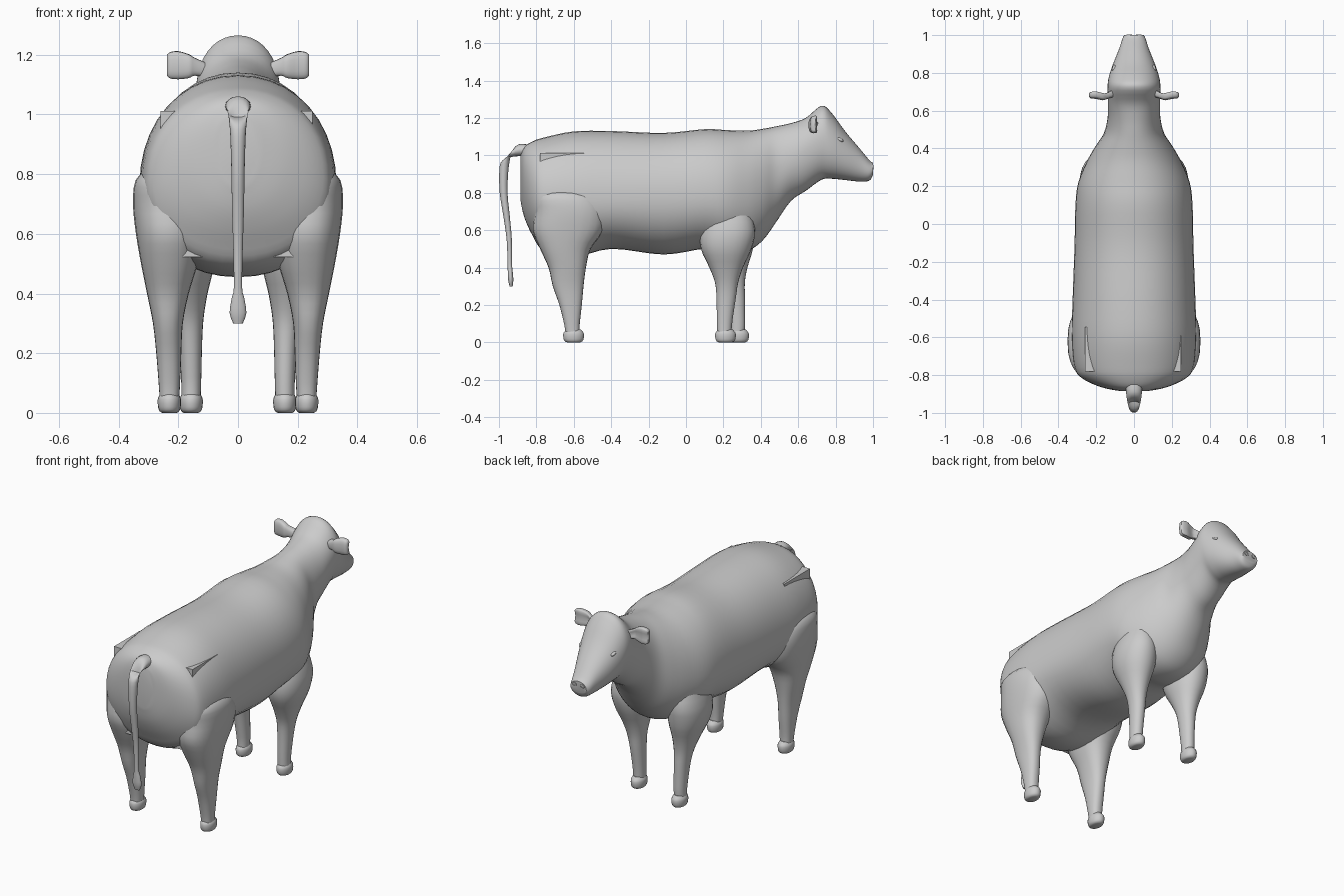
import bpy, bmesh, math
from mathutils import Vector

hide = bpy.data.materials.new("pale_grey")
hide.diffuse_color = (0.6, 0.6, 0.6, 1)


def finish(bm, name, smooth=True):
    bmesh.ops.recalc_face_normals(bm, faces=bm.faces)
    me = bpy.data.meshes.new(name)
    bm.to_mesh(me)
    bm.free()
    me.materials.append(hide)
    ob = bpy.data.objects.new(name, me)
    bpy.context.collection.objects.link(ob)
    if smooth:
        bpy.context.view_layer.objects.active = ob
        ob.select_set(True)
        bpy.ops.object.shade_smooth_by_angle(angle=math.radians(45))
        ob.select_set(False)
    return ob


def refine(rows, steps):
    """Smoothly interpolate between neighbouring sections."""
    out = []
    for i in range(len(rows) - 1):
        a, b = rows[max(i - 1, 0)], rows[i]
        c, d = rows[i + 1], rows[min(i + 2, len(rows) - 1)]
        for k in range(steps):
            t = k / steps
            out.append([q + 0.5 * t * (r - p + t * (2*p - 5*q + 4*r - s + t * (3*(q - r) + s - p)))
                        for p, q, r, s in zip(a, b, c, d)])
    return out + [list(rows[-1])]


def loft(name, rows, point, n=28, steps=3):
    """Skin closed rings; point(row, cos, sin) places each ring vertex."""
    bm = bmesh.new()
    rings = []
    for row in refine(rows, steps):
        rings.append([bm.verts.new(point(row, math.cos(2*math.pi*k/n), math.sin(2*math.pi*k/n)))
                      for k in range(n)])
    for a, b in zip(rings, rings[1:]):
        for k in range(n):
            bm.faces.new((a[k], a[(k+1) % n], b[(k+1) % n], b[k]))
    bm.faces.new(rings[0])
    bm.faces.new(rings[-1])
    return finish(bm, name)


def power(v, e):
    return math.copysign(abs(v) ** e, v)


# Trunk, neck and head: y, top z, bottom z, widest z, half width
trunk = [(-0.885, 1.00, 0.76, 0.90, 0.07), (-0.865, 1.045, 0.67, 0.86, 0.17),
         (-0.82, 1.075, 0.57, 0.80, 0.27), (-0.76, 1.095, 0.49, 0.77, 0.315),
         (-0.60, 1.128, 0.455, 0.76, 0.33), (-0.40, 1.13, 0.50, 0.76, 0.325),
         (-0.12, 1.12, 0.47, 0.77, 0.315), (0.10, 1.14, 0.50, 0.78, 0.31),
         (0.22, 1.135, 0.48, 0.78, 0.295), (0.33, 1.132, 0.49, 0.79, 0.25),
         (0.41, 1.142, 0.545, 0.82, 0.205), (0.48, 1.155, 0.64, 0.88, 0.16),
         (0.56, 1.172, 0.755, 0.96, 0.14), (0.64, 1.20, 0.81, 1.03, 0.138),
         (0.725, 1.265, 0.87, 1.08, 0.14), (0.78, 1.225, 0.875, 1.05, 0.133),
         (0.85, 1.13, 0.868, 1.00, 0.11), (0.93, 1.035, 0.86, 0.95, 0.078),
         (0.98, 0.975, 0.865, 0.92, 0.062), (1.0, 0.96, 0.895, 0.92, 0.052)]


def trunk_point(r, c, s):
    y, top, bot, mid, w = r
    z = mid + power(s, 0.95) * ((top - mid) if s > 0 else (mid - bot))
    return (w * power(c, 0.95), y, z)


loft("body_and_head", trunk, trunk_point, n=40, steps=4)

# Legs: z, centre x, centre y, half width x, half depth y
hind = [(0.82, 0.23, -0.65, 0.07, 0.10), (0.78, 0.235, -0.64, 0.108, 0.165),
        (0.70, 0.235, -0.62, 0.117, 0.188), (0.60, 0.23, -0.63, 0.112, 0.188),
        (0.50, 0.23, -0.645, 0.095, 0.135), (0.40, 0.235, -0.635, 0.07, 0.10),
        (0.30, 0.235, -0.63, 0.05, 0.082), (0.20, 0.232, -0.617, 0.042, 0.06),
        (0.10, 0.23, -0.61, 0.036, 0.042), (0.055, 0.23, -0.607, 0.033, 0.038)]
fore = [(0.72, 0.18, 0.23, 0.07, 0.11), (0.60, 0.185, 0.225, 0.10, 0.145),
        (0.50, 0.18, 0.215, 0.10, 0.135), (0.40, 0.172, 0.215, 0.07, 0.09),
        (0.32, 0.165, 0.217, 0.05, 0.062), (0.24, 0.16, 0.215, 0.04, 0.052),
        (0.12, 0.157, 0.207, 0.034, 0.042), (0.055, 0.157, 0.205, 0.032, 0.038)]
hoof = [(0.07, 0.026), (0.058, 0.034), (0.045, 0.039), (0.02, 0.038), (0.006, 0.033), (0.0, 0.024)]

for side, label in ((1, "right"), (-1, "left")):
    for part, rows, e in (("hind", hind, 0.85), ("front", fore, 0.95)):
        # the left front leg is a step ahead of the right one
        step = 0.07 if part == "front" and side < 0 else 0

        def leg_point(r, c, s):
            z, x, y, rx, ry = r
            ahead = step * min(1, max(0, (0.55 - z) / 0.45))
            return (side * (x + rx * power(c, e)), y + ahead + ry * power(s, e), z)

        loft(f"{part}_leg_{label}", rows, leg_point, n=24)
        fx, fy = rows[-1][1], rows[-1][2] + step + 0.006
        loft(f"{part}_hoof_{label}", hoof,
             lambda r, c, s: (side * (fx + r[1] * c), fy + 1.42 * r[1] * s, r[0]), n=20, steps=2)

    # Ear: x, y, centre z, half height, half thickness
    ear = [(0.11, 0.69, 1.15, 0.025, 0.018), (0.145, 0.675, 1.16, 0.03, 0.014),
           (0.165, 0.672, 1.162, 0.04, 0.017), (0.20, 0.68, 1.165, 0.047, 0.018),
           (0.228, 0.68, 1.165, 0.044, 0.015), (0.238, 0.68, 1.165, 0.034, 0.007)]
    loft(f"ear_{label}", ear, lambda r, c, s: (
        side * r[0], r[1] + r[4] * c + (0.012 * abs(s) if c > 0 else 0),
        r[2] + r[3] * power(s, 0.75)), n=20)

    # Brow ridge over the eye
    bm = bmesh.new()
    bmesh.ops.create_uvsphere(bm, u_segments=14, v_segments=8, radius=1)
    for v in bm.verts:
        v.co = Vector((side * (0.104 + 0.012 * v.co.x), 0.82 + 0.022 * v.co.y,
                       1.085 + 0.01 * v.co.z - 0.008 * v.co.y))
    finish(bm, f"brow_{label}")

    # Nostril rim on the muzzle
    bm = bmesh.new()
    rim = [[bm.verts.new((side * 0.026 + r * math.cos(a * math.pi / 6), y,
                          0.937 + 0.8 * r * math.sin(a * math.pi / 6))) for a in range(12)]
           for r, y in ((0.016, 0.997), (0.014, 1.003), (0.009, 1.003), (0.007, 0.996))]
    for a, b in zip(rim, rim[1:]):
        for k in range(12):
            bm.faces.new((a[k], a[(k+1) % 12], b[(k+1) % 12], b[k]))
    finish(bm, f"nostril_{label}")

# Tail: y, z, half width x, half thickness, ring tilt
tail = [(-0.79, 1.00, 0.045, 0.05, 90), (-0.85, 1.025, 0.044, 0.035, 80),
        (-0.91, 1.025, 0.040, 0.032, 105), (-0.955, 0.995, 0.032, 0.030, 140),
        (-0.973, 0.93, 0.026, 0.025, 172), (-0.975, 0.80, 0.022, 0.021, 182),
        (-0.96, 0.68, 0.020, 0.018, 190), (-0.945, 0.55, 0.016, 0.014, 185),
        (-0.942, 0.42, 0.014, 0.012, 180), (-0.940, 0.385, 0.021, 0.013, 180),
        (-0.937, 0.335, 0.028, 0.014, 180), (-0.935, 0.30, 0.016, 0.008, 180)]


def tail_point(r, c, s):
    y, z, w, t, deg = r
    a = math.radians(deg)
    return (w * c, y - t * s * math.cos(a), z + t * s * math.sin(a))


loft("tail", tail, tail_point, n=16)

# Plain block set inside the hindquarters, its corners showing through
bm = bmesh.new()
bmesh.ops.create_cube(bm, size=1)
for v in bm.verts:
    v.co = Vector((-0.005 + 0.51 * v.co.x, -0.6625 + 0.235 * v.co.y, 0.767 + 0.49 * v.co.z))
finish(bm, "hip_block", smooth=False)
